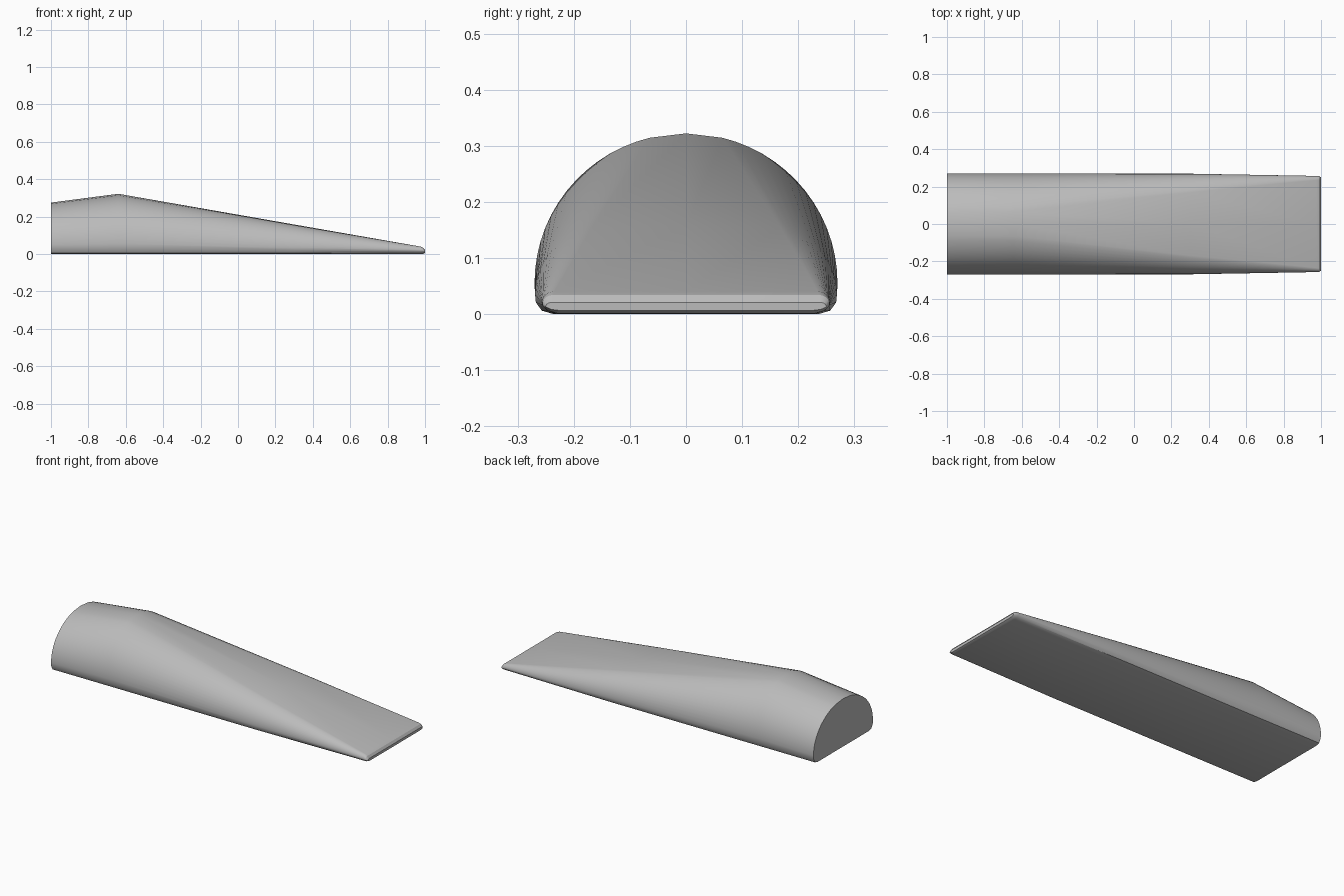
import bpy
import bmesh
import math

cube = bpy.data.objects.get("Cube")
if cube:
    bpy.data.objects.remove(cube, do_unlink=True)

ARC = 14       # steps from the side up to the crown edge
CROWN = 76     # degrees where the crown flat begins


def dome_half(width, height, spring):
    """Half of the domed section, from the sole edge up to the crown."""
    pts = [(width * 0.86, 0), (width * 0.947, 0.006), (width * 0.993, 0.027)]
    for i in range(ARC + 1):
        a = math.radians(CROWN * i / ARC)
        pts.append((width * math.cos(a), spring + (height - spring) * math.sin(a)))
    return pts + [(0, height)]


def tip_half(width, low, high, radius):
    """Half of the thin rounded section, with as many points as the dome."""
    rise = high - low
    pts = [(width - 0.028, low), (width - 0.01, low + rise * 0.15),
           (width - 0.001, low + rise * 0.4)]
    for i in range(ARC + 1):
        a = math.radians(90 * i / ARC)
        pts.append((width - radius * (1 - math.cos(a)),
                    low + rise * (0.5 + 0.5 * math.sin(a))))
    return pts + [(0, high)]


def blend(a, b, t, widen):
    return [((p[0] + (q[0] - p[0]) * t) * widen, p[1] + (q[1] - p[1]) * t)
            for p, q in zip(a, b)]


# Sections along the length
peak = dome_half(0.27, 0.322, 0.055)
tip = tip_half(0.257, 0, 0.040, 0.022)
sections = [
    (-1.0, dome_half(0.27, 0.275, 0.05)),
    (-0.64, peak),
    (0.3, blend(peak, tip, 0.582, 1.025)),
    (0.975, tip),
    (0.99, tip_half(0.256, 0.001, 0.034, 0.02)),
    (1.0, tip_half(0.25, 0.006, 0.021, 0.012)),
]

# Loft the wedge body
bm = bmesh.new()
rings = []
for x, half in sections:
    outline = half + [(-y, z) for y, z in reversed(half[:-1])]
    rings.append([bm.verts.new((x, y, z)) for y, z in outline])
for r, s in zip(rings, rings[1:]):
    for i in range(len(r)):
        j = (i + 1) % len(r)
        bm.faces.new((r[i], r[j], s[j], s[i]))
bm.faces.new(rings[0])
bm.faces.new(rings[-1])
bmesh.ops.recalc_face_normals(bm, faces=bm.faces)
mesh = bpy.data.meshes.new("wedge_body")
bm.to_mesh(mesh)
bm.free()
body = bpy.data.objects.new("wedge_body", mesh)
bpy.context.collection.objects.link(body)

# Grey material
grey = bpy.data.materials.new("plain_grey")
grey.use_nodes = True
colour = (0.5, 0.5, 0.5, 1)
grey.diffuse_color = colour
grey.node_tree.nodes["Principled BSDF"].inputs["Base Color"].default_value = colour
mesh.materials.append(grey)

# Smooth shading with sharp edges kept
bpy.context.view_layer.objects.active = body
body.select_set(True)
bpy.ops.object.shade_smooth_by_angle(angle=math.radians(30))
